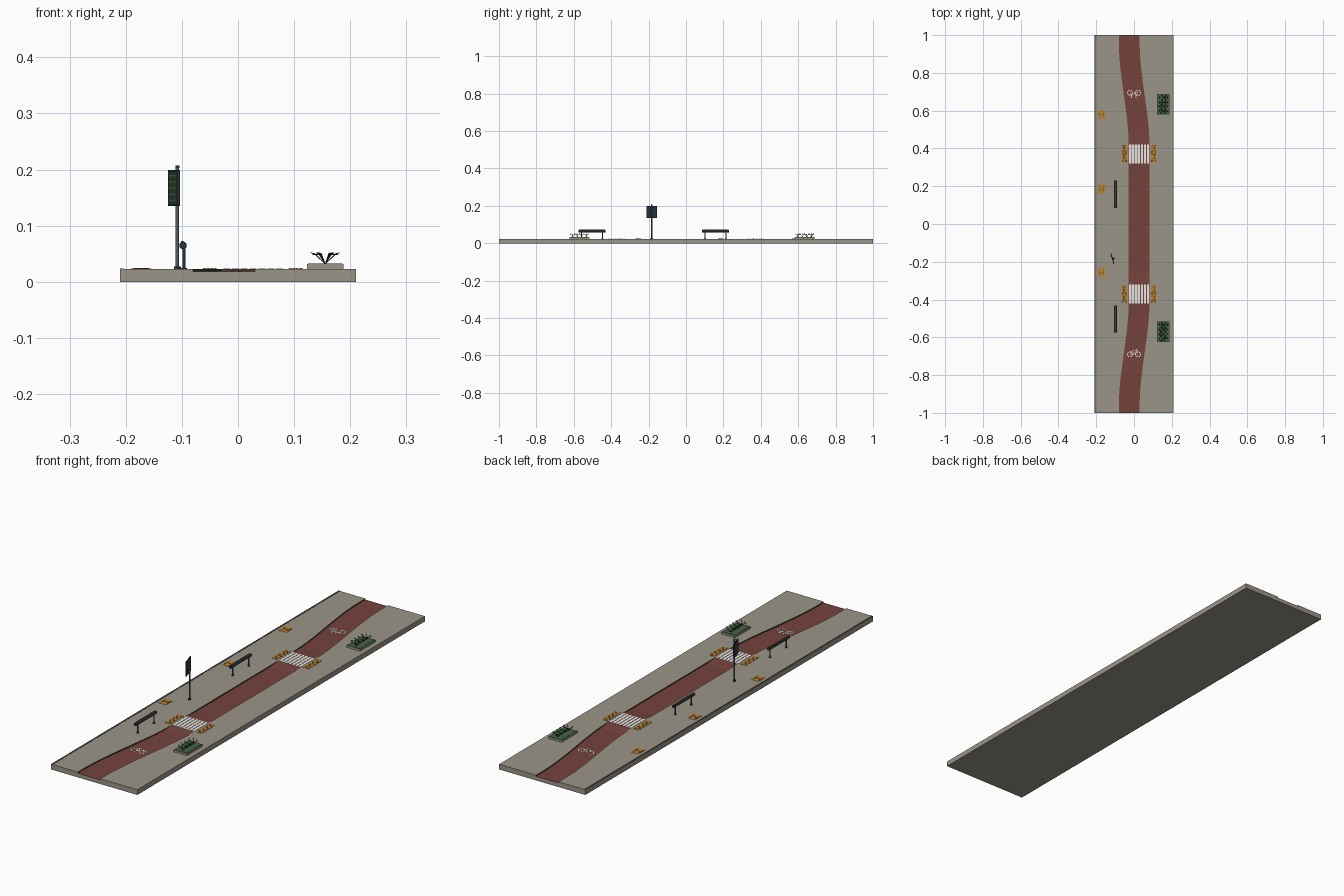
import bpy, bmesh, math, random
from mathutils import Vector, Matrix

random.seed(4)
cube = bpy.data.objects.get("Cube")
if cube:
    bpy.data.objects.remove(cube)


def material(name, *rgb):
    m = bpy.data.materials.new(name)
    m.use_nodes = True
    m.diffuse_color = (*rgb, 1)
    m.node_tree.nodes["Principled BSDF"].inputs["Base Color"].default_value = (*rgb, 1)
    return m


concrete = material("concrete", 0.33, 0.30, 0.25)
red = material("red_asphalt", 0.18, 0.055, 0.046)
curb = material("dark_curb", 0.06, 0.06, 0.05)
white = material("white_paint", 0.8, 0.8, 0.76)
orange = material("orange_tile", 0.5, 0.23, 0.035)
wood = material("brown_wood", 0.2, 0.09, 0.02)
slate = material("slate_metal", 0.02, 0.034, 0.045)
steel = material("grey_steel", 0.08, 0.11, 0.125)
green = material("planting_green", 0.06, 0.13, 0.055)
leaf = material("leaf_green", 0.02, 0.05, 0.022)

TOP = 0.023      # pavement height
LOW = 0.018      # sunken path height


def finish(name, bm, *mats):
    bmesh.ops.recalc_face_normals(bm, faces=bm.faces)
    me = bpy.data.meshes.new(name)
    bm.to_mesh(me)
    bm.free()
    for m in mats:
        me.materials.append(m)
    ob = bpy.data.objects.new(name, me)
    bpy.context.collection.objects.link(ob)
    return ob


def add_box(bm, x0, x1, y0, y1, z0, z1, matrix=Matrix(), index=0):
    size = Matrix.Diagonal((x1 - x0, y1 - y0, z1 - z0, 1))
    move = Matrix.Translation(((x0 + x1) / 2, (y0 + y1) / 2, (z0 + z1) / 2))
    verts = bmesh.ops.create_cube(bm, size=1, matrix=matrix @ move @ size)["verts"]
    for f in {f for v in verts for f in v.link_faces}:
        f.material_index = index


def add_rod(bm, a, b, r, sides=8, r2=None, index=0):
    a, b = Vector(a), Vector(b)
    turn = (b - a).to_track_quat("Z", "Y").to_matrix().to_4x4()
    verts = bmesh.ops.create_cone(bm, cap_ends=True, segments=sides, radius1=r,
                                  radius2=r if r2 is None else r2, depth=(b - a).length,
                                  matrix=Matrix.Translation((a + b) / 2) @ turn)["verts"]
    for f in {f for v in verts for f in v.link_faces}:
        f.material_index = index


def smooth(t):
    t = min(max(t, 0), 1)
    return t * t * (3 - 2 * t)


def path_x(y):
    return 0.027 - 0.052 * smooth((abs(y) - 0.41) / 0.55)


def path_z(y):
    # the path rises to the pavement at each crossing
    away = max(abs(abs(y) - 0.37) - 0.05, 0)
    return LOW + (TOP - 0.0004 - LOW) * (1 - min(away / 0.06, 1))


# pavement slab with the sunken curving path, lofted along y
bm = bmesh.new()
rows = []
for i in range(101):
    y = -1 + i / 50
    l, r, z = path_x(y) - 0.055, path_x(y) + 0.055, path_z(y)
    section = [(-0.21, 0), (-0.21, TOP), (l, TOP), (l, z), (r, z), (r, TOP), (0.21, TOP), (0.21, 0)]
    rows.append([bm.verts.new((px, y, pz)) for px, pz in section])
for a, b in zip(rows, rows[1:]):
    for k in range(8):
        n = (k + 1) % 8
        f = bm.faces.new((a[k], a[n], b[n], b[k]))
        f.material_index = {2: 2, 3: 1, 4: 2}.get(k, 0)
bm.faces.new(rows[0])
bm.faces.new(rows[-1])
finish("pavement_and_path", bm, concrete, red, curb)

# narrow edging along the right-hand border
bm = bmesh.new()
add_box(bm, -0.21, -0.203, -1, 1, TOP - 0.001, TOP + 0.0008)
finish("edge_strip", bm, curb)

# crossings with striped paint and blister tiles at both ends
for side, label in ((1, "back"), (-1, "front")):
    bm = bmesh.new()
    step = 0.11 / 7
    for i in range(7):
        x = -0.028 + i * step
        add_box(bm, x + 0.0018, x + step - 0.0018, side * 0.37 - 0.05, side * 0.37 + 0.05, TOP - 0.001, TOP + 0.0005)
    finish(label + "_crossing_stripes", bm, white)
    for x, end in ((-0.05, "right"), (0.103, "left")):
        bm = bmesh.new()
        add_box(bm, x - 0.013, x + 0.013, side * 0.372 - 0.047, side * 0.372 + 0.047, TOP, TOP + 0.001)
        for i in range(4):
            for j in range(12):
                p = Vector((x - 0.009 + i * 0.006, side * 0.372 - 0.041 + j * 0.0075, TOP + 0.001))
                add_rod(bm, p, p + Vector((0, 0, 0.001)), 0.0016, 6, 0.001, (i + j) % 2)
        finish(f"{label}_{end}_blister_tile", bm, orange, wood)

# ribbed guidance tiles
for n, y in enumerate((0.58, 0.185, -0.255)):
    bm = bmesh.new()
    add_box(bm, -0.191, -0.154, y - 0.024, y + 0.024, TOP, TOP + 0.001)
    add_box(bm, -0.186, -0.159, y - 0.0015, y + 0.0015, TOP, TOP + 0.002, index=1)
    for x in (-0.185, -0.16):
        add_box(bm, x - 0.0015, x + 0.0015, y - 0.014, y + 0.014, TOP, TOP + 0.002, index=1)
    finish(f"guidance_tile_{n + 1}", bm, orange, wood)

# painted cycle symbols
for y, turn, label in ((0.695, math.pi, "back"), (-0.69, 0, "front")):
    bm = bmesh.new()
    place = Matrix.Translation((0, y, LOW + 0.0003)) @ Matrix.Rotation(turn, 4, "Z")

    def line(a, b, w=0.0017):
        a, b = Vector((*a, 0)), Vector((*b, 0))
        angle = math.atan2(b.y - a.y, b.x - a.x)
        m = place @ Matrix.Translation((a + b) / 2) @ Matrix.Rotation(angle, 4, "Z")
        h = (b - a).length / 2
        add_box(bm, -h, h, -w, w, -0.0005, 0.0005, m)

    for cx in (-0.021, 0.021):
        ring = [(cx + 0.0135 * math.cos(k * math.tau / 16), 0.0135 * math.sin(k * math.tau / 16)) for k in range(16)]
        for k in range(16):
            line(ring[k - 1], ring[k])
    rear, front, hub, seat, head = (-0.021, 0), (0.021, 0), (-0.002, 0), (-0.009, 0.02), (0.014, 0.02)
    for a, b in ((rear, hub), (hub, head), (seat, head), (rear, seat), (hub, seat), (front, head),
                 (head, (0.012, 0.027)), ((0.012, 0.027), (0.019, 0.027)), ((-0.015, 0.023), (-0.005, 0.023))):
        line(a, b, 0.0012)
    finish(label + "_cycle_symbol", bm, white)

# leaning benches
for y, label in ((0.157, "back"), (-0.503, "front")):
    bm = bmesh.new()
    add_rod(bm, (-0.098, y - 0.072, 0.065), (-0.098, y + 0.072, 0.065), 0.0068, 12)
    add_box(bm, -0.102, -0.097, y - 0.069, y + 0.069, 0.069, 0.0725, index=1)
    for dy in (-0.056, 0.056):
        add_rod(bm, (-0.096, y + dy, TOP), (-0.096, y + dy, 0.063), 0.003, 10, index=2)
        add_rod(bm, (-0.096, y + dy, TOP), (-0.096, y + dy, TOP + 0.002), 0.0055, 10)
    finish(label + "_leaning_bench", bm, slate, wood, steel)

# sign post with a turned panel
POST = (-0.108, -0.183)
bm = bmesh.new()
add_rod(bm, (*POST, TOP), (*POST, 0.205), 0.003, 12)
add_rod(bm, (*POST, TOP), (*POST, TOP + 0.004), 0.0065, 12, index=1)
add_rod(bm, (*POST, 0.203), (*POST, 0.207), 0.0036, 12, index=1)
finish("sign_post", bm, steel, slate)
bm = bmesh.new()
turn = Matrix.Translation((-0.1145, -0.183, 0.167)) @ Matrix.Rotation(math.radians(17), 4, "Z")
add_box(bm, -0.0015, 0.0025, -0.029, 0.029, -0.032, 0.032, turn)
add_box(bm, -0.0025, -0.001, -0.027, 0.027, -0.030, 0.030, turn, 1)
for i in range(5):
    z = 0.022 - i * 0.011
    add_box(bm, -0.003, -0.002, -0.004, 0.02, z - 0.0012, z + 0.0012, turn, 2)
    add_box(bm, -0.003, -0.002, -0.02, -0.012, z - 0.0025, z + 0.0025, turn, 2)
finish("sign_panel", bm, slate, leaf, steel)

# planters with fans of leafy stems
for y, label in ((0.634, "back"), (-0.57, "front")):
    bm = bmesh.new()
    add_box(bm, 0.123, 0.188, y - 0.054, y + 0.054, TOP, 0.0315)
    add_box(bm, 0.1245, 0.1865, y - 0.0525, y + 0.0525, 0.031, 0.033, index=1)
    finish(label + "_planter", bm, concrete, green)
    bm = bmesh.new()
    for i in range(4):
        base = Vector((0.1555, y - 0.036 + i * 0.024, 0.032))
        for k in range(6):
            a = k * math.tau / 6 + random.uniform(-0.2, 0.2)
            out = Vector((math.cos(a), math.sin(a) * 0.6, 0))
            tip = base + out * 0.018 + Vector((0, 0, 0.017))
            add_rod(bm, base, tip, 0.0008, 4)
            for d in (-0.8, 0, 0.8):
                way = Matrix.Rotation(d, 3, "Z") @ out
                add_rod(bm, tip, tip + way * 0.008 + Vector((0, 0, 0.003 - abs(d) * 0.004)), 0.0016, 4, 0.0002)
    finish(label + "_plants", bm, leaf)
